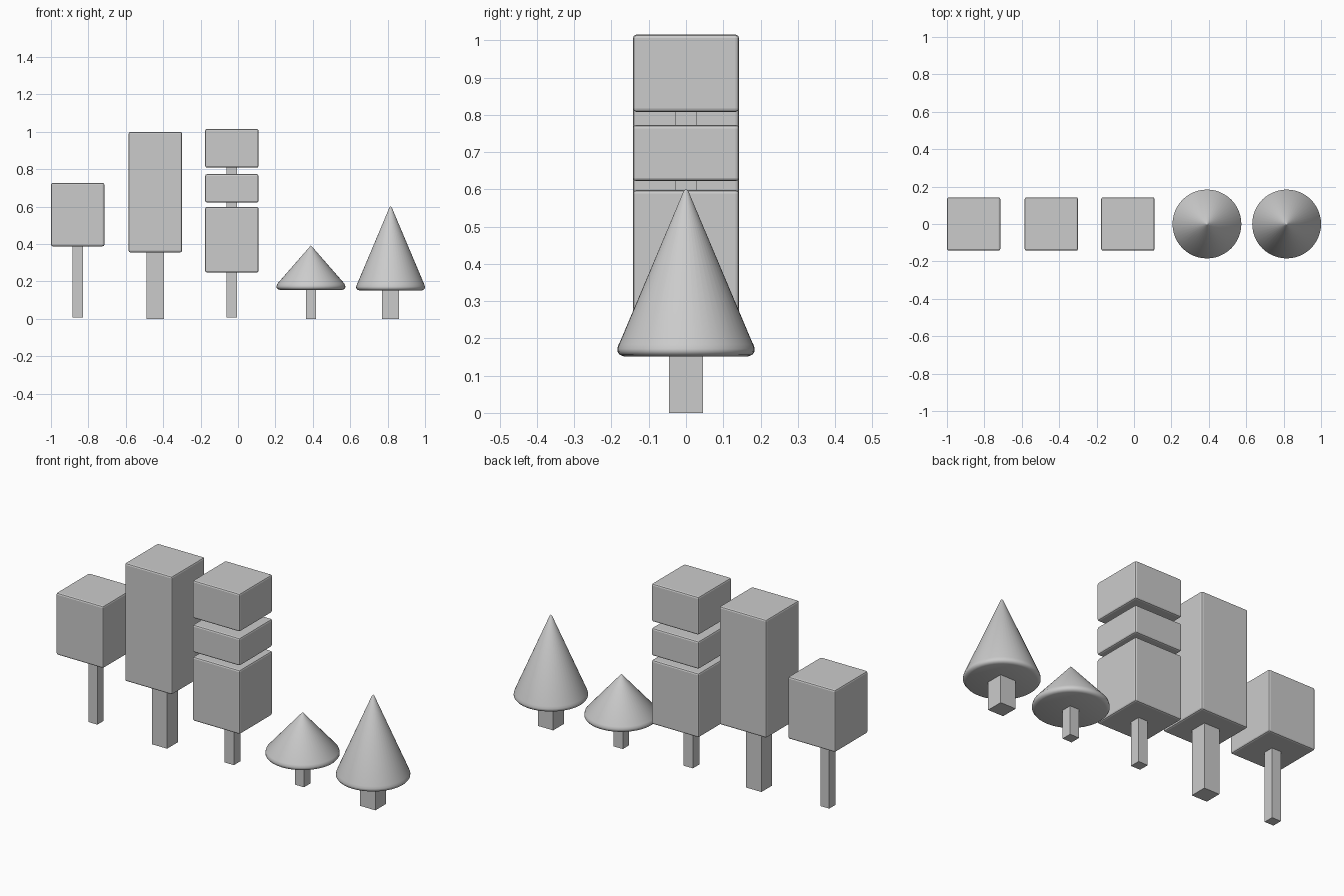
import bpy
import bmesh
import math
from mathutils import Matrix

if "Cube" in bpy.data.objects:
    bpy.data.objects.remove(bpy.data.objects["Cube"], do_unlink=True)

# One flat grey for everything
grey = bpy.data.materials.new("plain_grey")
grey.use_nodes = True
grey.diffuse_color = (0.6, 0.6, 0.6, 1)
grey.node_tree.nodes["Principled BSDF"].inputs["Base Color"].default_value = grey.diffuse_color


def add_object(name, bm, x):
    bmesh.ops.recalc_face_normals(bm, faces=bm.faces)
    mesh = bpy.data.meshes.new(name)
    bm.to_mesh(mesh)
    bm.free()
    mesh.materials.append(grey)
    obj = bpy.data.objects.new(name, mesh)
    obj.location.x = x
    bpy.context.collection.objects.link(obj)
    return obj


def block(name, x, width, bottom, top, bevel=0.0):
    """Square upright block, optionally with softened edges."""
    bm = bmesh.new()
    size = Matrix.Diagonal((width, width, top - bottom, 1))
    place = Matrix.Translation((0, 0, (bottom + top) / 2))
    bmesh.ops.create_cube(bm, size=1, matrix=place @ size)
    obj = add_object(name, bm, x)
    if bevel:
        mod = obj.modifiers.new("soft_edges", "BEVEL")
        mod.width = bevel
        mod.segments = 2
    return obj


def cone(name, x, radius, bottom, top):
    """Cone with a rounded rim and a slightly blunt tip, spun from a profile."""
    profile = [(0, bottom), (radius - 0.016, bottom), (radius - 0.006, bottom + 0.004),
               (radius, bottom + 0.012), (radius, bottom + 0.02),
               (radius - 0.004, bottom + 0.032),
               (0.006, top - 0.006), (0, top)]
    bm = bmesh.new()
    verts = [bm.verts.new((r, 0, z)) for r, z in profile]
    edges = [bm.edges.new(pair) for pair in zip(verts, verts[1:])]
    bmesh.ops.spin(bm, geom=verts + edges, cent=(0, 0, 0), axis=(0, 0, 1),
                   angle=math.tau, steps=48, use_merge=True)
    bmesh.ops.remove_doubles(bm, verts=bm.verts, dist=0.0001)
    obj = add_object(name, bm, x)
    bpy.ops.object.select_all(action="DESELECT")
    obj.select_set(True)
    bpy.context.view_layer.objects.active = obj
    bpy.ops.object.shade_smooth_by_angle(angle=math.radians(40))


# Block trees: name, x, trunk width, trunk bottom, crown tiers (bottom, top)
block_trees = [
    ("small_block_tree", -0.857, 0.054, 0.008, [(0.388, 0.727)]),
    ("tall_block_tree", -0.442, 0.092, 0.0, [(0.355, 1.0)]),
    ("tiered_block_tree", -0.033, 0.056, 0.008,
     [(0.248, 0.598), (0.622, 0.773), (0.808, 1.015)]),
]
for name, x, trunk, ground, tiers in block_trees:
    block(name + "_trunk", x, trunk, ground, tiers[-1][0] + 0.05)
    for i, (bottom, top) in enumerate(tiers, 1):
        block(f"{name}_crown_{i}", x, 0.285, bottom, top, 0.009)

# Cone trees: name, x, trunk width, crown bottom and top
for name, x, trunk, bottom, top in [
        ("short_cone_tree", 0.39, 0.055, 0.155, 0.392),
        ("tall_cone_tree", 0.816, 0.092, 0.152, 0.602)]:
    block(name + "_trunk", x, trunk, 0.0, bottom + 0.04)
    cone(name + "_crown", x, 0.184, bottom, top)
